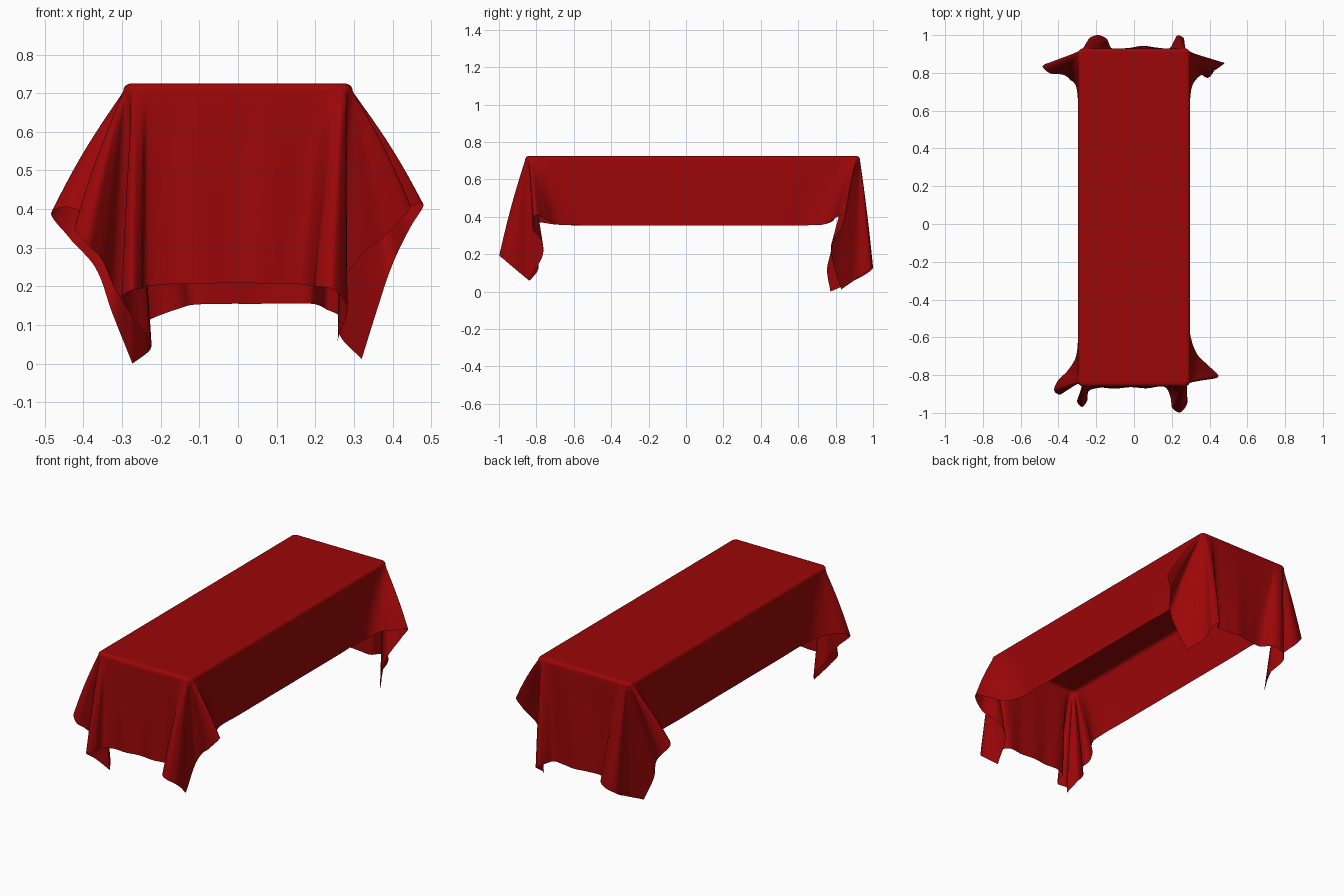
import bpy, bmesh, math
from mathutils import Vector

if "Cube" in bpy.data.objects:
    bpy.data.objects.remove(bpy.data.objects["Cube"])

TOP = 0.725      # height of the flat top
ROLL = 0.02      # radius of the rolled edge
R = 0.03         # corner radius in plan
HX, YF, YB = 0.297, -0.86, 0.93
STEPS, ROWS = 8, 16

cloth_red = bpy.data.materials.new("cloth_red")
cloth_red.diffuse_color = (0.33, 0.002, 0.0025, 1)
cloth_red.use_nodes = True
cloth_red.node_tree.nodes["Principled BSDF"].inputs["Base Color"].default_value = cloth_red.diffuse_color

loop = []        # (arc centre, outward direction, hem point) around the table


def corner(sx, cy, hem, flip=False):
    """Hem points run from the end panel round the corner to the side panel."""
    sy, cx, out = (1 if cy > 0 else -1), sx * HX, []
    for i, p in enumerate(hem):
        q = i / (len(hem) - 1)
        a = math.radians(90) * min(1, max(0, (q - 0.2) / 0.6))
        before = 0.05 * max(0, 1 - q / 0.2)
        after = 0.10 * max(0, (q - 0.8) / 0.2)
        c = Vector((cx - sx * (R + before), cy - sy * (R + after)))
        out.append((c, Vector((sx * math.sin(a), sy * math.cos(a))), Vector(p)))
    loop.extend(reversed(out) if flip else out)


def end_panel(cy, hem):
    """Gently rippled middle of an end panel."""
    s = 1 if cy > 0 else -1
    for p in hem:
        loop.append((Vector((p[0] * 1.15, cy - s * R)), Vector((0, s)), Vector(p)))


def side_panel(sx):
    """Straight hem of a long side."""
    for y in (-.45, -.15, .15, .5)[::sx]:
        loop.append((Vector((sx * (HX - R), y * 1.1)), Vector((sx, 0)),
                     Vector((sx * .297, y, .354))))


# front right corner folds
corner(1, YF, [(.17, -.868, .205), (.195, -.925, .2), (.203, -.975, .2), (.24, -.998, .195),
               (.275, -.965, .165), (.258, -.84, .06), (.275, -.762, .22), (.31, -.77, .27),
               (.39, -.82, .34), (.447, -.803, .408), (.40, -.755, .39), (.335, -.69, .36),
               (.297, -.58, .355)])
side_panel(1)
# back right corner folds
corner(1, YB, [(.19, .932, .155), (.212, .97, .15), (.23, .998, .14), (.257, .99, .128),
               (.263, .92, .075), (.32, .83, .012), (.36, .79, .14), (.395, .775, .245),
               (.45, .84, .36), (.48, .852, .412), (.42, .81, .40), (.35, .785, .385),
               (.312, .74, .36), (.297, .66, .355)], True)
# back panel
end_panel(YB, [(.12, .934, .156), (.05, .943, .155), (-.03, .932, .155)])
# back left corner folds
corner(-1, YB, [(-.12, .932, .152), (-.145, .98, .145), (-.19, 1.0, .13), (-.235, .985, .11),
                (-.225, .86, .04), (-.273, .772, 0), (-.325, .755, .13), (-.37, .80, .25),
                (-.44, .853, .33), (-.483, .83, .392), (-.45, .80, .405), (-.37, .788, .38),
                (-.312, .74, .36), (-.297, .66, .355)])
side_panel(-1)
# front left corner folds
corner(-1, YF, [(-.19, -.868, .205), (-.24, -.885, .2), (-.25, -.94, .195), (-.275, -.968, .19),
                (-.30, -.945, .175), (-.285, -.90, .14), (-.225, -.835, .058), (-.26, -.79, .12),
                (-.31, -.80, .18), (-.36, -.875, .28), (-.39, -.903, .31), (-.423, -.88, .35),
                (-.41, -.84, .37), (-.35, -.775, .37), (-.31, -.71, .36), (-.297, -.62, .355)], True)
# front panel
end_panel(YF, [(-.10, -.872, .207), (-.02, -.864, .209), (.06, -.87, .208)])

# hem curve: smooth Hermite with chord-length tangents, sharp at the cloth corners
n = len(loop)
hem = [l[2] for l in loop]
chord = [(hem[(i + 1) % n] - hem[i]).length for i in range(n)]
slope = [(hem[(i + 1) % n] - hem[i]) / chord[i] for i in range(n)]
tangent = [(slope[i - 1] * chord[i] + slope[i] * chord[i - 1]) / (chord[i] + chord[i - 1])
           for i in range(n)]
tip = [hem[i].z < 0.065 and hem[i].z < min(hem[i - 1].z, hem[(i + 1) % n].z) for i in range(n)]
ribs = []
for i in range(n):
    j = (i + 1) % n
    start = slope[i] if tip[i] else tangent[i]
    end = slope[i] if tip[j] else tangent[j]
    for k in range(STEPS):
        t = k / STEPS
        t2, t3 = t * t, t * t * t
        p = (hem[i] * (2 * t3 - 3 * t2 + 1) + hem[j] * (3 * t2 - 2 * t3)
             + (start * (t3 - 2 * t2 + t) + end * (t3 - t2)) * chord[i])
        p.z = max(0, p.z)
        ribs.append((loop[i][0].lerp(loop[j][0], t), loop[i][1].lerp(loop[j][1], t), p))

# loft: flat border, rolled top edge, then hanging cloth down to the hem
bm = bmesh.new()
rings = [[(*(c + d * 0.004), TOP) for c, d, p in ribs]]
for k in range(5):
    a = math.radians(90) * k / 5
    rings.append([(*(c + d * (R - ROLL + ROLL * math.sin(a))), TOP - ROLL + ROLL * math.cos(a))
                  for c, d, p in ribs])
for k in range(ROWS + 1):
    t = k / ROWS
    out = t + 0.05 * math.sin(math.pi * t)      # slight outward bulge of the folds
    ring = []
    for c, d, p in ribs:
        a = c + d * R
        ring.append((*a.lerp(p.to_2d(), out), (TOP - ROLL) * (1 - t) + p.z * t))
    rings.append(ring)
verts = [[bm.verts.new(co) for co in ring] for ring in rings]
m = len(ribs)
bm.faces.new(verts[0])
for up, low in zip(verts, verts[1:]):
    for i in range(m):
        j = (i + 1) % m
        bm.faces.new((up[i], low[i], low[j], up[j]))

mesh = bpy.data.meshes.new("tablecloth")
bm.to_mesh(mesh)
bm.free()
mesh.shade_smooth()
mesh.materials.append(cloth_red)
cloth = bpy.data.objects.new("tablecloth", mesh)
bpy.context.collection.objects.link(cloth)
